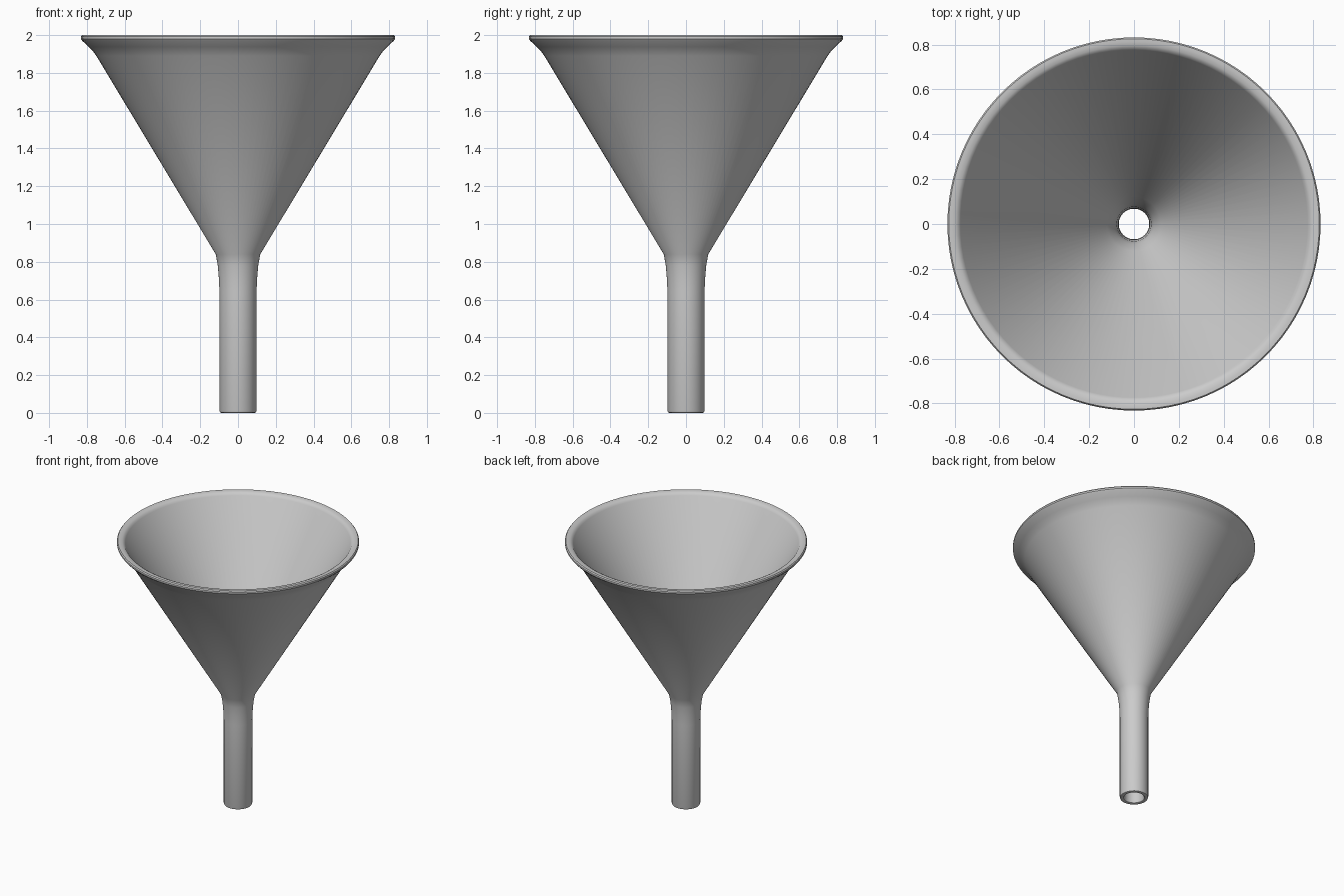
import bpy, bmesh, math

if "Cube" in bpy.data.objects:
    bpy.data.objects.remove(bpy.data.objects["Cube"])

def lathe(name, profile, steps=96):
    """Revolve a closed (radius, height) profile around z."""
    bm = bmesh.new()
    rings = []
    for i in range(steps):
        a = 2 * math.pi * i / steps
        rings.append([bm.verts.new((r * math.cos(a), r * math.sin(a), z)) for r, z in profile])
    n = len(profile)
    for i in range(steps):
        p, q = rings[i], rings[(i + 1) % steps]
        for j in range(n):
            k = (j + 1) % n
            bm.faces.new((p[j], q[j], q[k], p[k]))
    bmesh.ops.recalc_face_normals(bm, faces=bm.faces)
    mesh = bpy.data.meshes.new(name)
    bm.to_mesh(mesh)
    bm.free()
    obj = bpy.data.objects.new(name, mesh)
    bpy.context.collection.objects.link(obj)
    bpy.context.view_layer.objects.active = obj
    obj.select_set(True)
    bpy.ops.object.shade_smooth_by_angle(angle=math.radians(30))
    return obj

# Outside: spout, flared neck, cone and flared lip
outer = [(0.088, 0), (0.095, 0.003), (0.098, 0.012), (0.098, 0.64), (0.101, 0.71),
         (0.107, 0.78), (0.118, 0.84), (0.75, 1.89), (0.768, 1.915), (0.79, 1.938),
         (0.825, 1.97), (0.832, 1.98)]
# Rounded rim top
rim = [(0.832, 1.992), (0.826, 2.0), (0.812, 2.0), (0.795, 1.997), (0.782, 1.99), (0.774, 1.978)]
# Inside: cone, throat and bore
inner = [(0.12, 0.90), (0.09, 0.845), (0.077, 0.79), (0.07, 0.72), (0.068, 0.64),
         (0.068, 0.012), (0.071, 0.003), (0.077, 0)]
lathe("funnel", outer + rim + inner)
